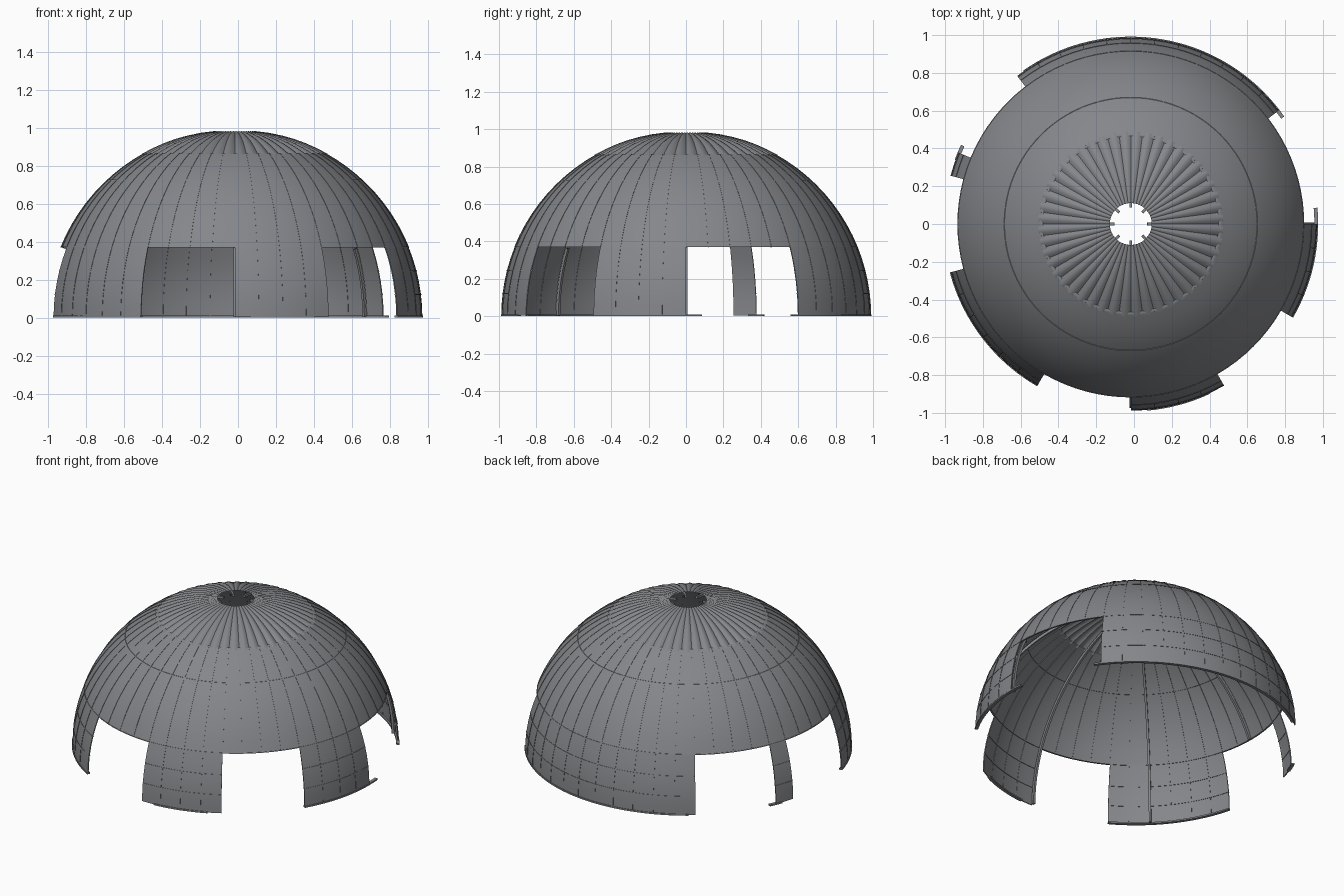
import bpy, bmesh, math
from math import sin, cos, radians, sqrt, pi

if "Cube" in bpy.data.objects:
    bpy.data.objects.remove(bpy.data.objects["Cube"])

CX, R = -0.017, 0.988          # dome axis and radius
STEP = 7.5                     # angular width of one panel


def colour(name, rgb):
    m = bpy.data.materials.new(name)
    m.diffuse_color = (*rgb, 1)
    m.use_nodes = True
    m.node_tree.nodes["Principled BSDF"].inputs["Base Color"].default_value = m.diffuse_color
    return m


GREY = colour("panel grey", (0.235, 0.24, 0.255))


def polar(r, a, z):
    return (CX + r * cos(radians(a)), r * sin(radians(a)), z)


def rad(z, off=0.0):
    return sqrt(max(0, (R + off) ** 2 - z * z))


def levels(z0, z1, n):
    """Heights evenly spaced by elevation angle."""
    e0, e1 = math.asin(z0 / R), math.asin(z1 / R)
    return [R * sin(e0 + (e1 - e0) * i / n) for i in range(n + 1)]


def finish(name, bm, angle=30):
    bmesh.ops.remove_doubles(bm, verts=bm.verts, dist=1e-5)
    bmesh.ops.recalc_face_normals(bm, faces=bm.faces)
    me = bpy.data.meshes.new(name)
    bm.to_mesh(me)
    bm.free()
    me.materials.append(GREY)
    ob = bpy.data.objects.new(name, me)
    bpy.context.collection.objects.link(ob)
    bpy.ops.object.select_all(action='DESELECT')
    bpy.context.view_layer.objects.active = ob
    ob.select_set(True)
    bpy.ops.object.shade_smooth_by_angle(angle=radians(angle))
    return ob


def sweep(bm, sections, closed=False):
    """Join consecutive closed sections into a solid bar or shell."""
    rows = [[bm.verts.new(p) for p in s] for s in sections]
    pairs = list(zip(rows, rows[1:])) + ([(rows[-1], rows[0])] if closed else [])
    for a, b in pairs:
        for i in range(len(a)):
            j = (i + 1) % len(a)
            bm.faces.new((a[i], a[j], b[j], b[i]))
    if not closed:
        bm.faces.new(rows[0])
        bm.faces.new(rows[-1])


def shell(bm, a0, a1, zs, thick=0.006):
    """Thin spherical band between two angles."""
    full = abs(a1 - a0) >= 360
    n = round((a1 - a0) / STEP) * 2
    secs = []
    for i in range(n if full else n + 1):
        a = a0 + (a1 - a0) * i / n
        secs.append([polar(rad(z), a, z) for z in zs] +
                    [polar(rad(z) - thick, a, z) for z in reversed(zs)])
    sweep(bm, secs, full)


def meridian(bm, a, zs, width, inner, outer):
    """Bar following the dome from low to high at one angle."""
    secs = []
    for z in zs:
        e, s = math.asin(z / R), []
        for off, side in ((inner, -1), (outer, -1), (outer, 1), (inner, 1)):
            r, h = (R + off) * cos(e), (R + off) * sin(e)
            x, y, _ = polar(r, a, 0)
            t = side * width / 2
            s.append((x - t * sin(radians(a)), y + t * cos(radians(a)), h))
        secs.append(s)
    sweep(bm, secs)


def hoop(bm, z, a0, a1, h=0.004, inner=-0.009, outer=0.002):
    """Horizontal seam strip."""
    full = abs(a1 - a0) >= 360
    n = round((a1 - a0) / STEP) * 2
    secs = []
    for i in range(n if full else n + 1):
        a = a0 + (a1 - a0) * i / n
        secs.append([polar(rad(z + d) + o, a, z + d) for o, d in
                     ((inner, -h / 2), (outer, -h / 2), (outer, h / 2), (inner, h / 2))])
    sweep(bm, secs, full)


# wall sections: start angle, end angle, foot start, foot end
WALLS = [("front_wall", 270, 300, 275, 295), ("right_wall", 330, 360, 330, 365),
         ("back_wall", 37.5, 127.5, 35, 125), ("left_back_wall", 157.5, 165, 155, 160),
         ("left_front_wall", 195, 240, 195, 240)]
LOW, MID, TOP = 0.37, 0.725, 0.865
low_z, main_z = levels(0.004, LOW, 6), levels(LOW, TOP, 10)

# main dome band
bm = bmesh.new()
shell(bm, 0, 360, main_z)
finish("dome_panels", bm)

# wall panels and their ground strips
for name, a0, a1, f0, f1 in WALLS:
    bm = bmesh.new()
    shell(bm, a0, a1, low_z)
    finish(name, bm)
    bm = bmesh.new()
    n = round((f1 - f0) / 2.5)
    sweep(bm, [[polar(r, f0 + (f1 - f0) * i / n, z) for r, z in
                ((0.972, 0), (0.992, 0), (0.992, 0.01), (0.972, 0.01))]
               for i in range(n + 1)])
    finish(name + "_foot", bm)

# panel seams
bm = bmesh.new()
for i in range(48):
    meridian(bm, i * STEP, main_z, 0.004, -0.008, 0.002)
for z in (LOW + 0.002, MID, TOP):
    hoop(bm, z, 0, 360)
for _, a0, a1, _, _ in WALLS:
    n = round((a1 - a0) / STEP)
    for i in range(1, n):
        meridian(bm, a0 + i * STEP, low_z, 0.004, -0.008, 0.002)
    for z in (0.122, 0.245):
        hoop(bm, z, a0, a1)
finish("panel_seams", bm)

# fluted crown with an open centre
bm = bmesh.new()
SUB, GORES = 6, 48
prof = [(0.485, 0.863), (0.43, 0.892), (0.37, 0.919), (0.31, 0.941),
        (0.25, 0.958), (0.18, 0.973), (0.11, 0.982)]
rings = []
for r, z in prof:
    bulge = 0.024 * r
    rings.append([bm.verts.new(polar(r + bulge * 0.4 * abs(sin(pi * k / SUB)),
                                     k * STEP / SUB,
                                     z - bulge + bulge * abs(sin(pi * k / SUB))))
                  for k in range(SUB * GORES)])
for a, b in zip(rings, rings[1:]):
    for i in range(len(a)):
        j = (i + 1) % len(a)
        bm.faces.new((a[i], a[j], b[j], b[i]))
crown = finish("fluted_crown", bm, 35)

# inner structural ribs, reaching the ground only where a wall stands
bm = bmesh.new()
for a in range(0, 360, 45):
    grounded = any(a0 <= t <= a1 for _, a0, a1, _, _ in WALLS for t in (a, a + 360))
    zs = (low_z[:-1] if grounded else []) + main_z + levels(TOP, 0.984, 6)[1:]
    meridian(bm, a, zs, 0.014, -0.03, -0.014)
finish("inner_ribs", bm)
